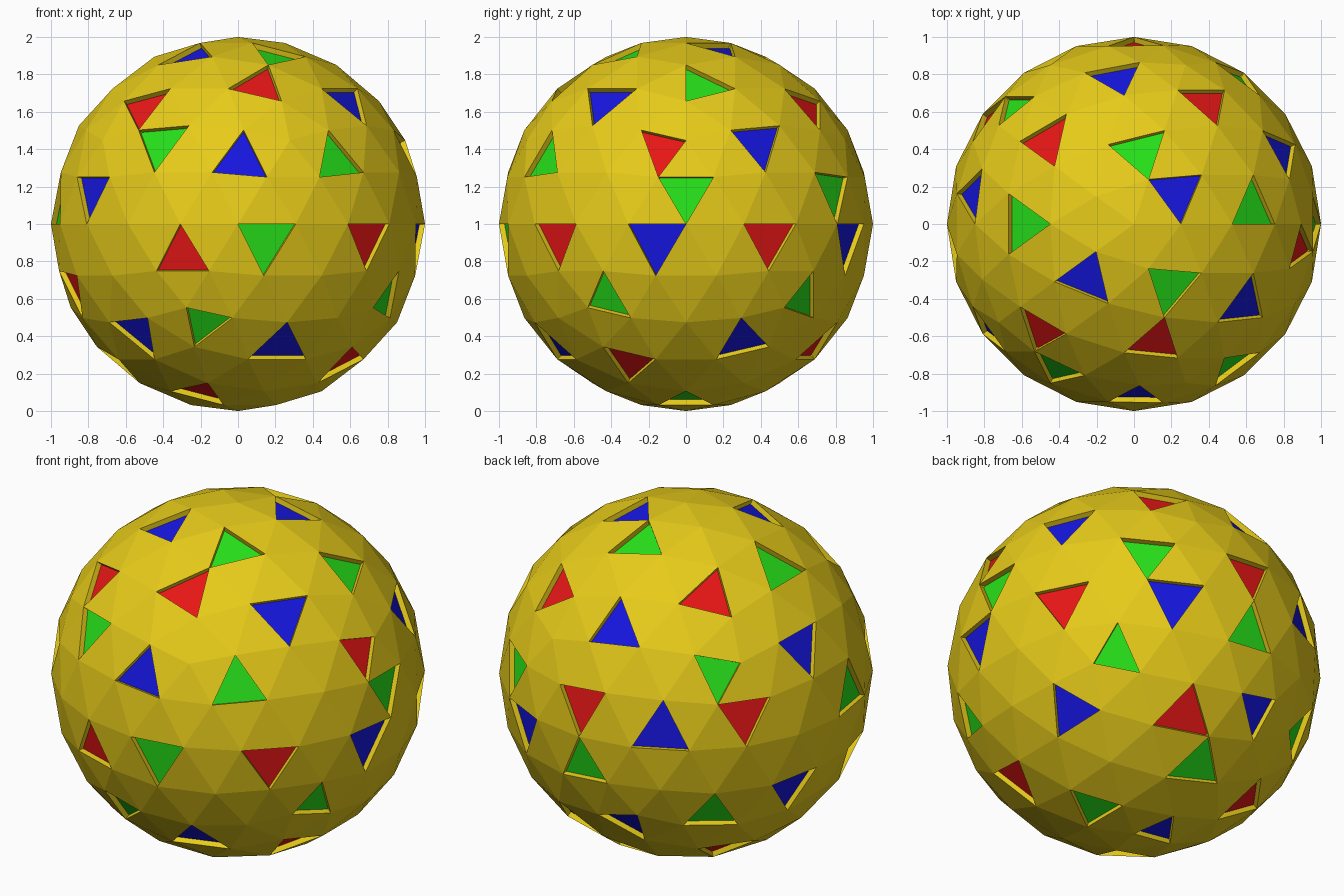
import bpy, bmesh
from math import radians, sin, cos, sqrt
from mathutils import Vector

if "Cube" in bpy.data.objects:
    bpy.data.objects.remove(bpy.data.objects["Cube"])

DEPTH = 0.03
COLOURS = {
    "yellow": (0.8, 0.6, 0.01, 1),
    "red": (0.8, 0.008, 0.008, 1),
    "green": (0.02, 0.75, 0.01, 1),
    "blue": (0.008, 0.008, 0.75, 1),
}

# Panels grouped by viewing direction (azimuth, elevation), then colour:
# each pair is the panel centre across and up in that view
PANELS = {
    (0, 0): {
        "red": [(.11, .74), (-.5, .62), (-.3, -.16), (.7, -.08), (-.88, -.34), (-.2, -.9), (-.63, -.75)],
        "green": [(-.41, .43), (.53, .35), (.15, -.09), (-.18, -.53)],
        "blue": [(.01, .34), (-.78, .17), (-.53, -.57), (.22, -.65)],
    },
    (90, 0): {
        "red": [(-.3, -.74), (-.13, .39), (.45, -.08)],
        "green": [(0, .17), (.63, -.4), (-.42, -.4)],
        "blue": [(.39, .43), (-.15, -.09), (.3, -.62)],
    },
    (0, 90): {
        "red": [(-.47, .45), (.38, .65)],
        "green": [(.2, -.33), (.63, .09), (.03, .37), (-.6, 0)],
        "blue": [(-.26, -.28), (.59, -.42), (.23, .17), (-.1, .8), (-.88, .16)],
    },
    (215, 25): {
        "red": [(.31, -.22), (-.56, -.17)],
        "green": [(.17, -.01), (.87, -.08), (-.55, -.47), (.15, -.75)],
        "blue": [(-.13, -.32), (.56, -.62)],
    },
    (140, -30): {
        "red": [(.27, -.22), (.6, -.69)],
        "green": [(.08, .63), (.34, -.5), (-.23, -.72)],
        "blue": [(.21, .4), (.66, -.2), (.14, -.84)],
    },
}


def on_sphere(azimuth, elevation, u, v):
    """Point on the ball seen at (u, v) from the given direction."""
    a, e = radians(azimuth), radians(elevation)
    right = Vector((cos(a), sin(a), 0))
    toward = Vector((sin(a) * cos(e), -cos(a) * cos(e), sin(e)))
    up = toward.cross(right)
    return right * u + up * v + toward * sqrt(max(0, 0.97 - u * u - v * v))


# Faceted ball
bm = bmesh.new()
bmesh.ops.create_icosphere(bm, subdivisions=3, radius=1)
bm.normal_update()
slots = list(COLOURS)
centres = [(f, f.calc_center_median()) for f in bm.faces]
chosen = {}
for (az, el), groups in PANELS.items():
    for colour, spots in groups.items():
        for u, v in spots:
            p = on_sphere(az, el, u, v)
            face = min(centres, key=lambda fc: (fc[1] - p).length)[0]
            chosen[face] = slots.index(colour)

# Sunken coloured panels with yellow walls
for face, slot in list(chosen.items()):
    normal = face.normal.copy()
    made = bmesh.ops.extrude_discrete_faces(bm, faces=[face])["faces"]
    floor = next(f for f in made if len(f.verts) == 3)
    floor.material_index = slot
    bmesh.ops.translate(bm, verts=floor.verts[:], vec=normal * -DEPTH)

bmesh.ops.translate(bm, verts=bm.verts[:], vec=(0, 0, 1))
mesh = bpy.data.meshes.new("faceted_ball")
bm.to_mesh(mesh)
bm.free()
for name, rgba in COLOURS.items():
    mat = bpy.data.materials.new(name)
    mat.diffuse_color = rgba
    mat.use_nodes = True
    mat.node_tree.nodes["Principled BSDF"].inputs["Base Color"].default_value = mat.diffuse_color
    mesh.materials.append(mat)
ball = bpy.data.objects.new("faceted_ball", mesh)
bpy.context.collection.objects.link(ball)
